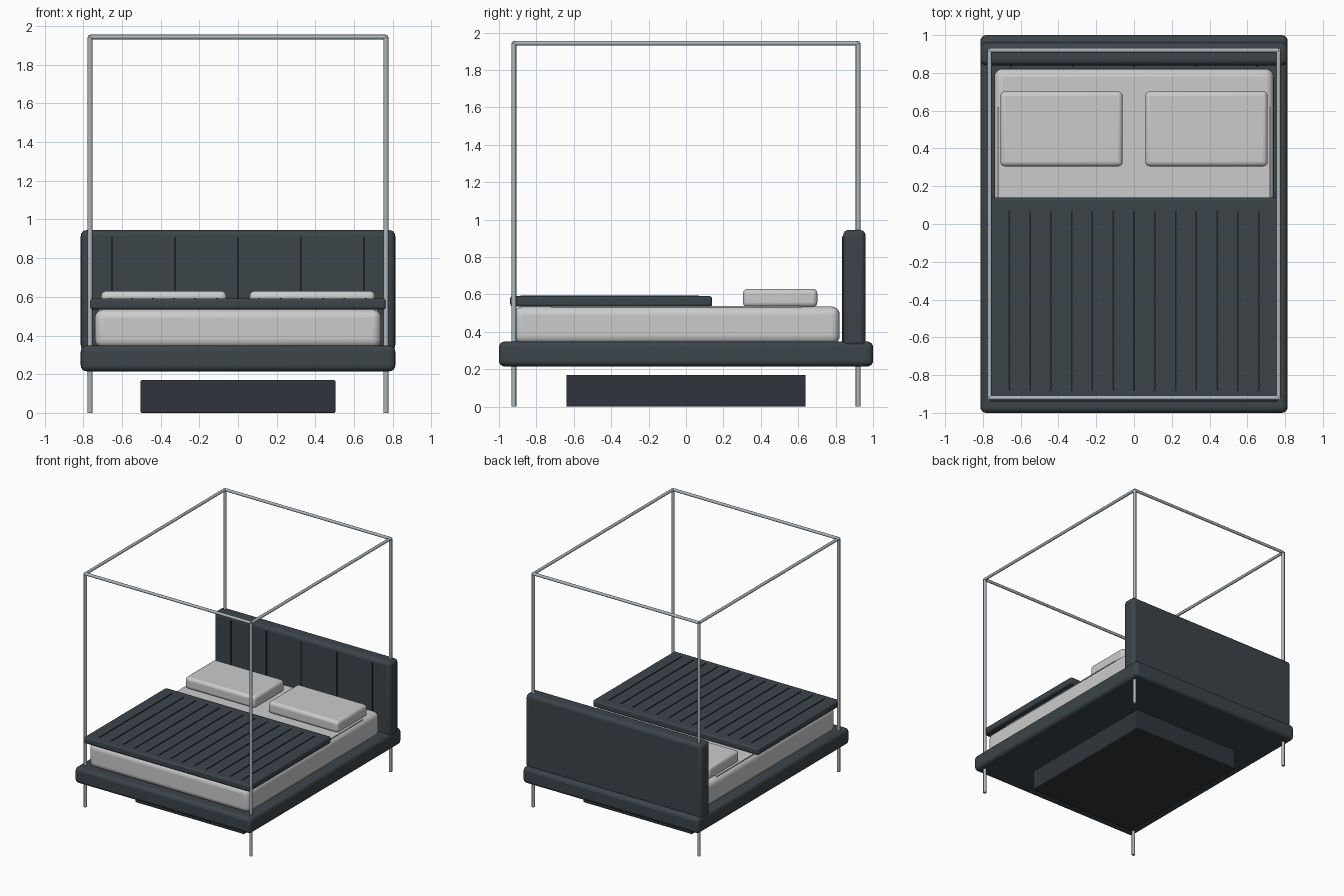
import bpy
import math
from mathutils import Vector

if "Cube" in bpy.data.objects:
    bpy.data.objects.remove(bpy.data.objects["Cube"])


def material(name, r, g, b):
    m = bpy.data.materials.new(name)
    m.diffuse_color = (r, g, b, 1)
    m.use_nodes = True
    m.node_tree.nodes["Principled BSDF"].inputs["Base Color"].default_value = m.diffuse_color
    return m


DARK = material("charcoal_fabric", 0.045, 0.058, 0.068)
PLINTH = material("dark_plinth", 0.03, 0.036, 0.045)
SEAM = material("seam_black", 0.012, 0.015, 0.018)
METAL = material("steel", 0.42, 0.47, 0.51)
LINEN = material("pale_linen", 0.62, 0.62, 0.62)


def finish(ob, name, mat):
    ob.name = name
    ob.data.materials.append(mat)
    bpy.ops.object.shade_smooth_by_angle(angle=math.radians(35))
    return ob


def box(name, x, y, z, mat, bevel=0.0, segments=4):
    """Rounded box from (min, max) ranges on each axis."""
    ranges = (x, y, z)
    bpy.ops.mesh.primitive_cube_add(size=1, location=[(a + b) / 2 for a, b in ranges])
    ob = bpy.context.object
    ob.scale = [b - a for a, b in ranges]
    bpy.ops.object.transform_apply(location=False, rotation=False, scale=True)
    if bevel:
        mod = ob.modifiers.new("rounding", 'BEVEL')
        mod.width = bevel
        mod.segments = segments
    return finish(ob, name, mat)


def rod(name, start, end, radius):
    """Round bar between two points."""
    a, b = Vector(start), Vector(end)
    bpy.ops.mesh.primitive_cylinder_add(vertices=16, radius=radius,
                                        depth=(b - a).length, location=(a + b) / 2)
    ob = bpy.context.object
    ob.rotation_euler = (b - a).to_track_quat('Z', 'Y').to_euler()
    return finish(ob, name, METAL)


# Base and upholstered frame
box("plinth", (-0.503, 0.503), (-0.64, 0.64), (0, 0.17), PLINTH, 0.006, 2)
box("bed_frame", (-0.813, 0.813), (-1, 1), (0.215, 0.348), DARK, 0.03)

# Headboard with vertical seams
box("headboard", (-0.813, 0.813), (0.84, 0.96), (0.32, 0.945), DARK, 0.03)
for i in range(-2, 3):
    x = i * 0.326
    box("headboard_seam", (x - 0.005, x + 0.005), (0.834, 0.845), (0.345, 0.91), SEAM)

# Mattress and top sheet
box("mattress", (-0.74, 0.74), (-0.92, 0.822), (0.335, 0.535), LINEN, 0.045, 5)
box("sheet", (-0.72, 0.72), (-0.72, 0.62), (0.53, 0.538), LINEN)

# Pillows
for side in (-1, 1):
    box("pillow", sorted((side * 0.06, side * 0.708)), (0.305, 0.702),
        (0.532, 0.63), LINEN, 0.025)

# Quilted blanket with raised stitching
box("blanket", (-0.765, 0.765), (-0.94, 0.14), (0.535, 0.591), DARK, 0.014, 3)
for i in range(-6, 7):
    x = i * 0.11
    box("blanket_stitch", (x - 0.004, x + 0.004), (-0.885, 0.07), (0.585, 0.595), SEAM)

# Canopy posts and top rails
PX, PY, TOP = 0.765, 0.92, 1.943
for s in (-1, 1):
    for t in (-1, 1):
        rod("canopy_post", (s * PX, t * PY, 0), (s * PX, t * PY, TOP), 0.0125)
    rod("canopy_side_rail", (s * PX, -PY, TOP), (s * PX, PY, TOP), 0.012)
    rod("canopy_cross_rail", (-PX, s * PY, TOP), (PX, s * PY, TOP), 0.012)
